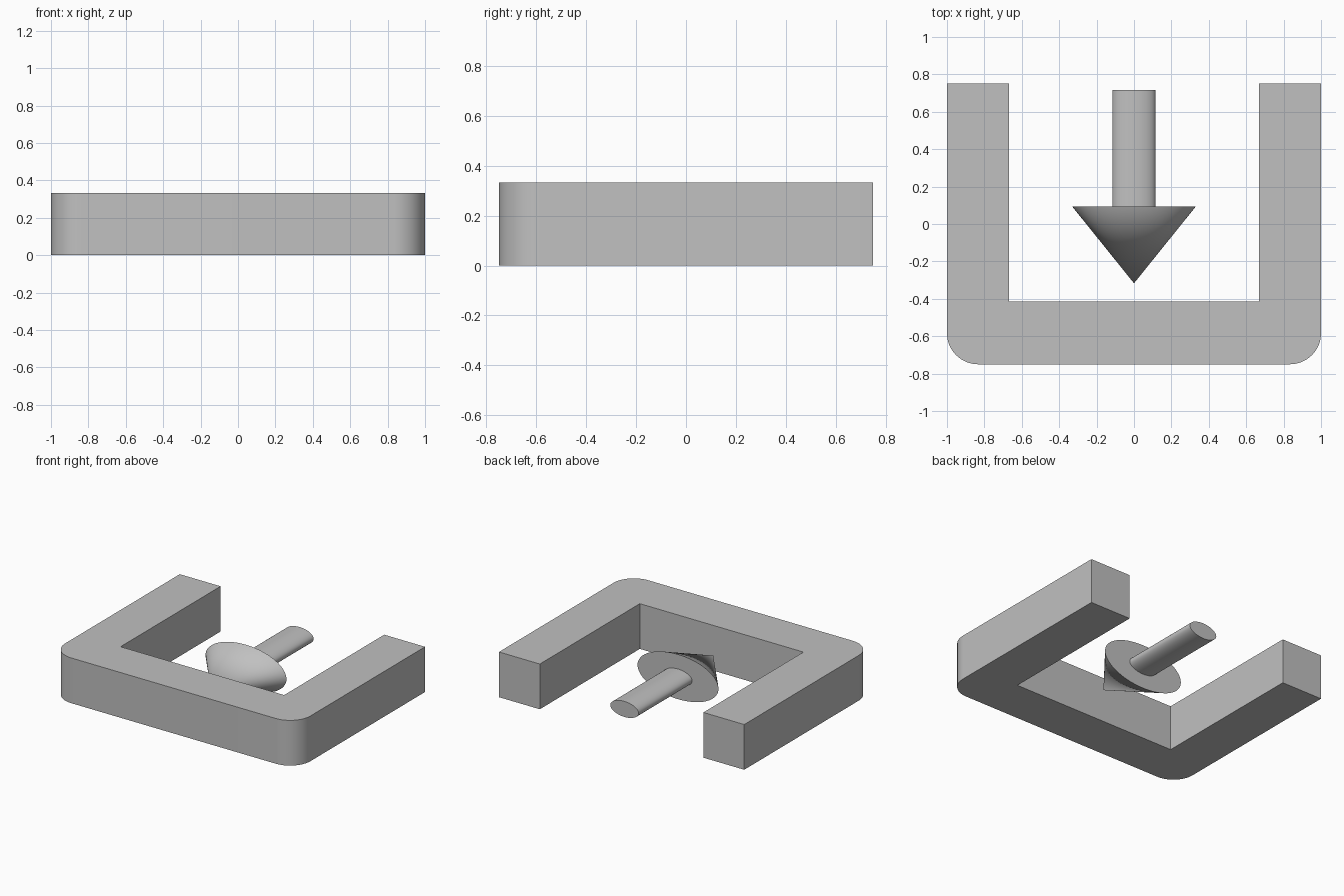
import bpy, bmesh, math
from mathutils import Matrix

if "Cube" in bpy.data.objects:
    bpy.data.objects.remove(bpy.data.objects["Cube"])

grey = bpy.data.materials.new("plain grey")
grey.diffuse_color = (0.53, 0.53, 0.53, 1)
grey.use_nodes = True
grey.node_tree.nodes["Principled BSDF"].inputs["Base Color"].default_value = grey.diffuse_color

HEIGHT = 1 / 3


def finish(name, bm):
    bmesh.ops.recalc_face_normals(bm, faces=bm.faces)
    mesh = bpy.data.meshes.new(name)
    bm.to_mesh(mesh)
    bm.free()
    mesh.materials.append(grey)
    obj = bpy.data.objects.new(name, mesh)
    bpy.context.collection.objects.link(obj)
    bpy.ops.object.select_all(action='DESELECT')
    obj.select_set(True)
    bpy.context.view_layer.objects.active = obj
    bpy.ops.object.shade_smooth_by_angle(angle=math.radians(30))
    return obj


# U-shaped frame: half outline with rounded outer corner, mirrored in x
radius, steps = 1 / 6, 16
half = [(0.667, -0.415), (0.667, 0.75), (1, 0.75)]
for i in range(steps + 1):
    a = -math.pi / 2 * i / steps
    half.append((1 - radius + radius * math.cos(a),
                 -0.75 + radius + radius * math.sin(a)))
outline = half + [(-x, y) for x, y in reversed(half)]

bm = bmesh.new()
base = bm.faces.new([bm.verts.new((x, y, 0)) for x, y in outline])
top = bmesh.ops.extrude_face_region(bm, geom=[base], use_keep_orig=True)
bmesh.ops.translate(bm, vec=(0, 0, HEIGHT),
                    verts=[v for v in top["geom"] if isinstance(v, bmesh.types.BMVert)])
finish("u_frame", bm)


# Arrow parts: flattened round bodies running from y_back to y_front
def arrow_part(name, r_back, r_front, y_back, y_front):
    bm = bmesh.new()
    place = (Matrix.Translation((0, (y_back + y_front) / 2, HEIGHT / 2))
             @ Matrix.Diagonal((1, 1, 0.5, 1))
             @ Matrix.Rotation(math.pi / 2, 4, 'X'))
    bmesh.ops.create_cone(bm, cap_ends=True, segments=64, radius1=r_back,
                          radius2=r_front, depth=y_back - y_front, matrix=place)
    bmesh.ops.remove_doubles(bm, verts=bm.verts, dist=1e-5)
    return finish(name, bm)


arrow_part("arrow_head", 0.33, 0, 0.093, -0.317)
arrow_part("arrow_shaft", 0.115, 0.115, 0.717, 0.093)
